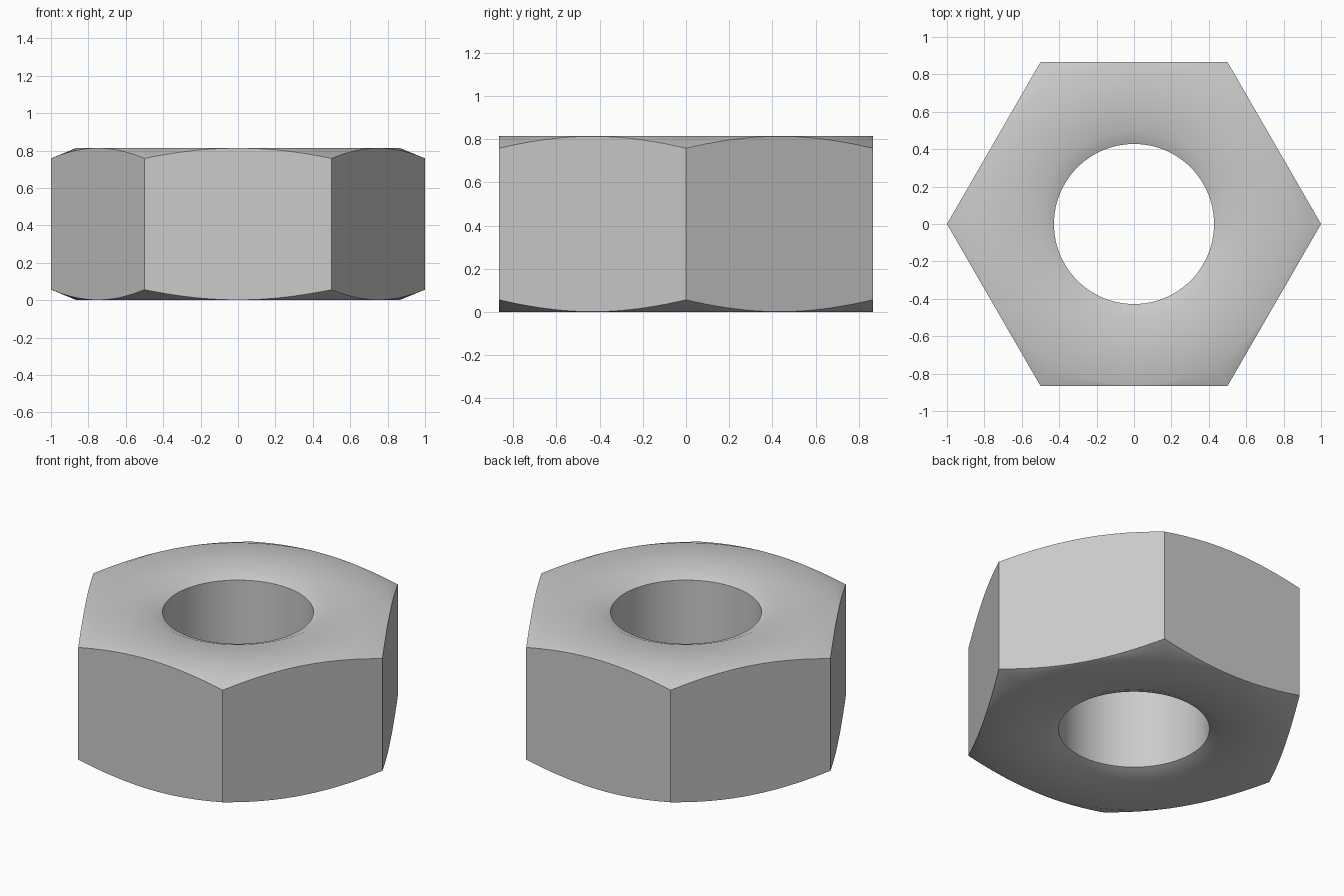
import bpy, bmesh
from math import cos, sin, pi, radians

cube = bpy.data.objects.get("Cube")
if cube:
    bpy.data.objects.remove(cube, do_unlink=True)

HEIGHT = 0.815
BORE, SINK = 0.428, 0.505      # bore radius, countersink mouth radius
APOTHEM = cos(pi / 6)          # centre to flat, for corners at radius 1
FACE = 0.862                   # radius where the outer chamfer starts
SLOPE = 0.41                   # drop per unit radius on both chamfers
SEGMENTS = 120                 # a multiple of six, so corners land on columns


def steel():
    mat = bpy.data.materials.new("plain steel")
    mat.use_nodes = True
    colour = (0.6, 0.6, 0.6, 1)
    mat.diffuse_color = colour
    mat.node_tree.nodes["Principled BSDF"].inputs["Base Color"].default_value = colour
    return mat


def section(angle):
    """Closed radius/height outline of the nut cut at one angle."""
    rim = APOTHEM / cos(angle % (pi / 3) - pi / 6)
    upper = [(BORE, HEIGHT - SLOPE * (SINK - BORE)), (SINK, HEIGHT),
             (FACE, HEIGHT), (rim, HEIGHT - SLOPE * (rim - FACE))]
    lower = [(r, HEIGHT - z) for r, z in reversed(upper)]
    return upper + lower


# Nut body: sweep the varying section around the axis
bm = bmesh.new()
columns = []
for i in range(SEGMENTS):
    a = 2 * pi * i / SEGMENTS
    columns.append([bm.verts.new((r * cos(a), r * sin(a), z)) for r, z in section(a)])
for i, here in enumerate(columns):
    there = columns[(i + 1) % SEGMENTS]
    for j in range(len(here)):
        k = (j + 1) % len(here)
        bm.faces.new((here[j], here[k], there[k], there[j]))
bmesh.ops.recalc_face_normals(bm, faces=bm.faces)

mesh = bpy.data.meshes.new("hex_nut")
bm.to_mesh(mesh)
bm.free()
mesh.materials.append(steel())
nut = bpy.data.objects.new("hex_nut", mesh)
bpy.context.collection.objects.link(nut)

# Smooth bore and chamfers, crisp hexagon edges
bpy.ops.object.select_all(action="DESELECT")
nut.select_set(True)
bpy.context.view_layer.objects.active = nut
bpy.ops.object.shade_smooth_by_angle(angle=radians(30))
